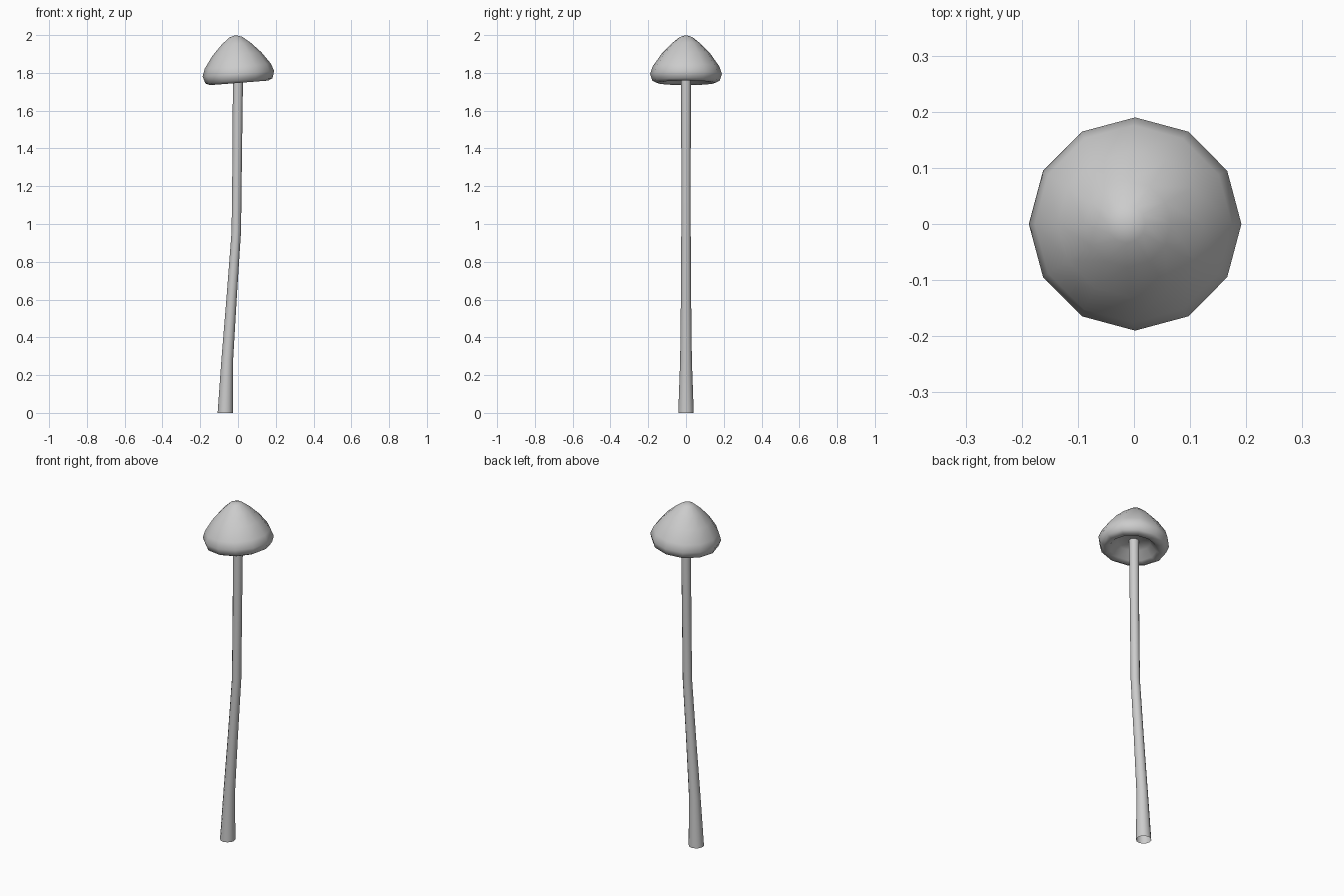
import bpy, bmesh, math
from mathutils import Matrix, Vector

if "Cube" in bpy.data.objects:
    bpy.data.objects.remove(bpy.data.objects["Cube"])

SIDES = 12


def ring(bm, center, radius):
    return [bm.verts.new((center[0] + radius * math.cos(2 * math.pi * i / SIDES),
                          center[1] + radius * math.sin(2 * math.pi * i / SIDES),
                          center[2])) for i in range(SIDES)]


def lathe(name, sections, tip=None):
    """Skin a stack of (x, z, radius) rings, optionally closed by a tip point."""
    bm = bmesh.new()
    rings = [ring(bm, (x, 0, z), r) for x, z, r in sections]
    for a, b in zip(rings, rings[1:]):
        for i in range(SIDES):
            j = (i + 1) % SIDES
            bm.faces.new((a[i], a[j], b[j], b[i]))
    if tip is not None:
        t = bm.verts.new((0, 0, tip))
        for i in range(SIDES):
            bm.faces.new((rings[-1][i], rings[-1][(i + 1) % SIDES], t))
    for f in bm.faces:
        f.smooth = True
    me = bpy.data.meshes.new(name)
    bm.to_mesh(me)
    bm.free()
    ob = bpy.data.objects.new(name, me)
    bpy.context.collection.objects.link(ob)
    return ob


# Stem: flared foot, gentle bend, open ends
lathe("stem", [(-0.067, 0, 0.041), (-0.057, 0.28, 0.031), (-0.033, 0.62, 0.027),
               (-0.009, 0.96, 0.025), (-0.004, 1.37, 0.025), (0, 1.81, 0.027)])

# Cap: hollow underside, rolled rim, rounded cone top, slightly tilted
cap = lathe("cap", [(0, 1.80, 0.025), (0, 1.795, 0.09), (0, 1.755, 0.125),
                    (0, 1.747, 0.155), (0, 1.758, 0.178), (0, 1.795, 0.19),
                    (0, 1.835, 0.176), (0, 1.90, 0.130), (0, 1.955, 0.077),
                    (0, 1.99, 0.034)], tip=2.0)
pivot = Vector((0, 0, 1.795))
cap.data.transform(Matrix.Translation(pivot) @ Matrix.Rotation(math.radians(-4.5), 4, 'Y')
                   @ Matrix.Translation(-pivot))
cap.data.transform(Matrix.Translation((0.002, 0, 0)))
